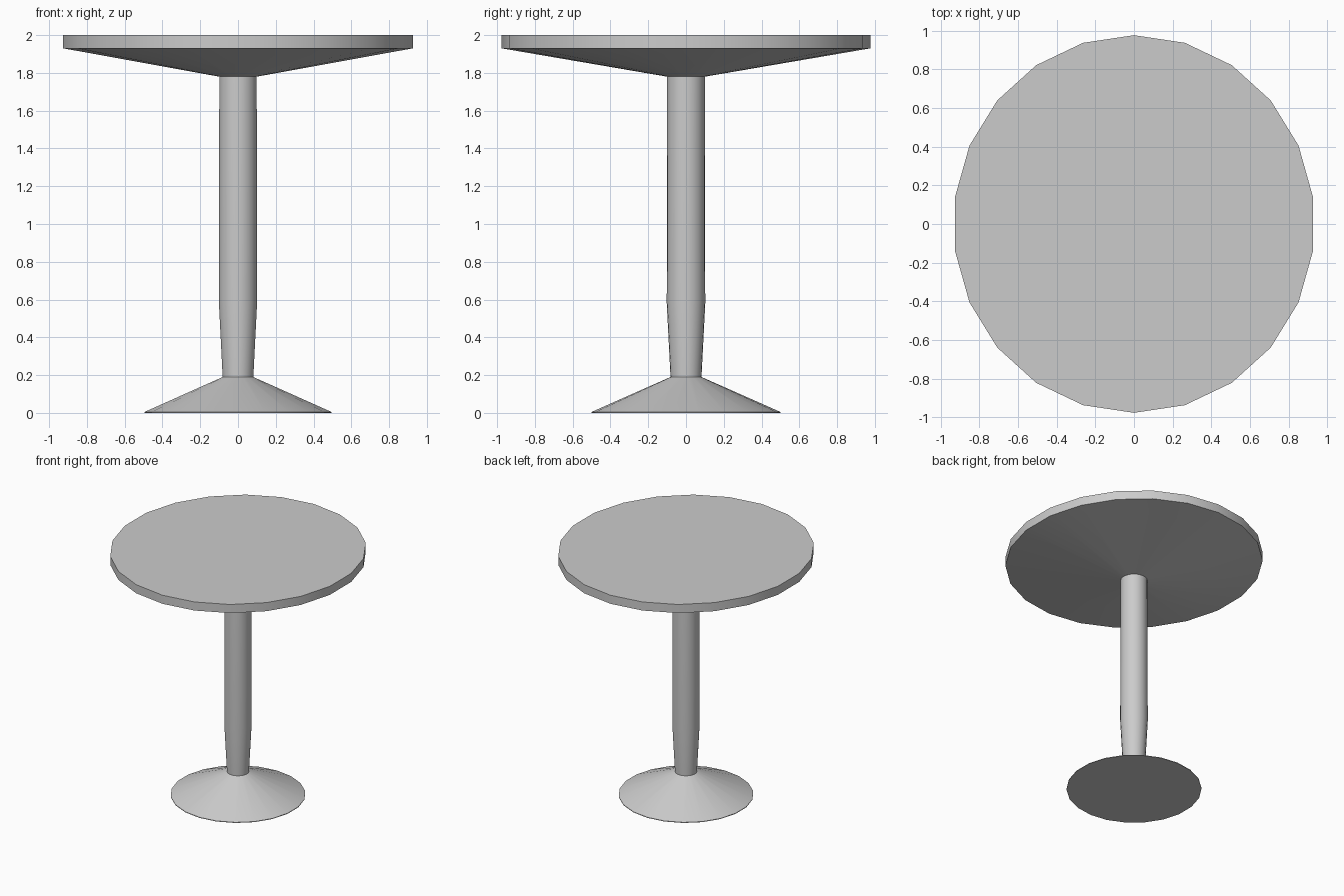
import bpy, bmesh, math

if "Cube" in bpy.data.objects:
    bpy.data.objects.remove(bpy.data.objects["Cube"])

SIDES = 22


def lathe(name, profile, cap_first=False, cap_last=False):
    """Spin (rx, ry, z) rings, listed bottom to top, into a 22-sided part."""
    bm = bmesh.new()
    rings = []
    for rx, ry, z in profile:
        ring = []
        for i in range(SIDES):
            a = math.pi / 2 + math.tau * i / SIDES
            ring.append(bm.verts.new((rx * math.cos(a), ry * math.sin(a), z)))
        rings.append(ring)
    for lo, hi in zip(rings, rings[1:]):
        for i in range(SIDES):
            j = (i + 1) % SIDES
            bm.faces.new((lo[i], lo[j], hi[j], hi[i]))
    if cap_first:
        bm.faces.new(rings[0][::-1])
    if cap_last:
        bm.faces.new(rings[-1])
    mesh = bpy.data.meshes.new(name)
    bm.to_mesh(mesh)
    bm.free()
    obj = bpy.data.objects.new(name, mesh)
    bpy.context.collection.objects.link(obj)
    bpy.ops.object.select_all(action='DESELECT')
    obj.select_set(True)
    bpy.context.view_layer.objects.active = obj
    bpy.ops.object.shade_smooth_by_angle(angle=math.radians(30))
    return obj


# Slightly oval top with a sloping underside
lathe("table_top", [(0.10, 0.10, 1.78), (0.935, 0.976, 1.93),
                    (0.935, 0.976, 2.0)], cap_last=True)

# Column, tapering towards the foot
lathe("column", [(0.082, 0.082, 0.19), (0.102, 0.102, 0.58),
                 (0.10, 0.10, 1.78)])

# Conical foot
lathe("foot", [(0.5, 0.5, 0.0), (0.5, 0.5, 0.005),
               (0.082, 0.082, 0.19)], cap_first=True)
